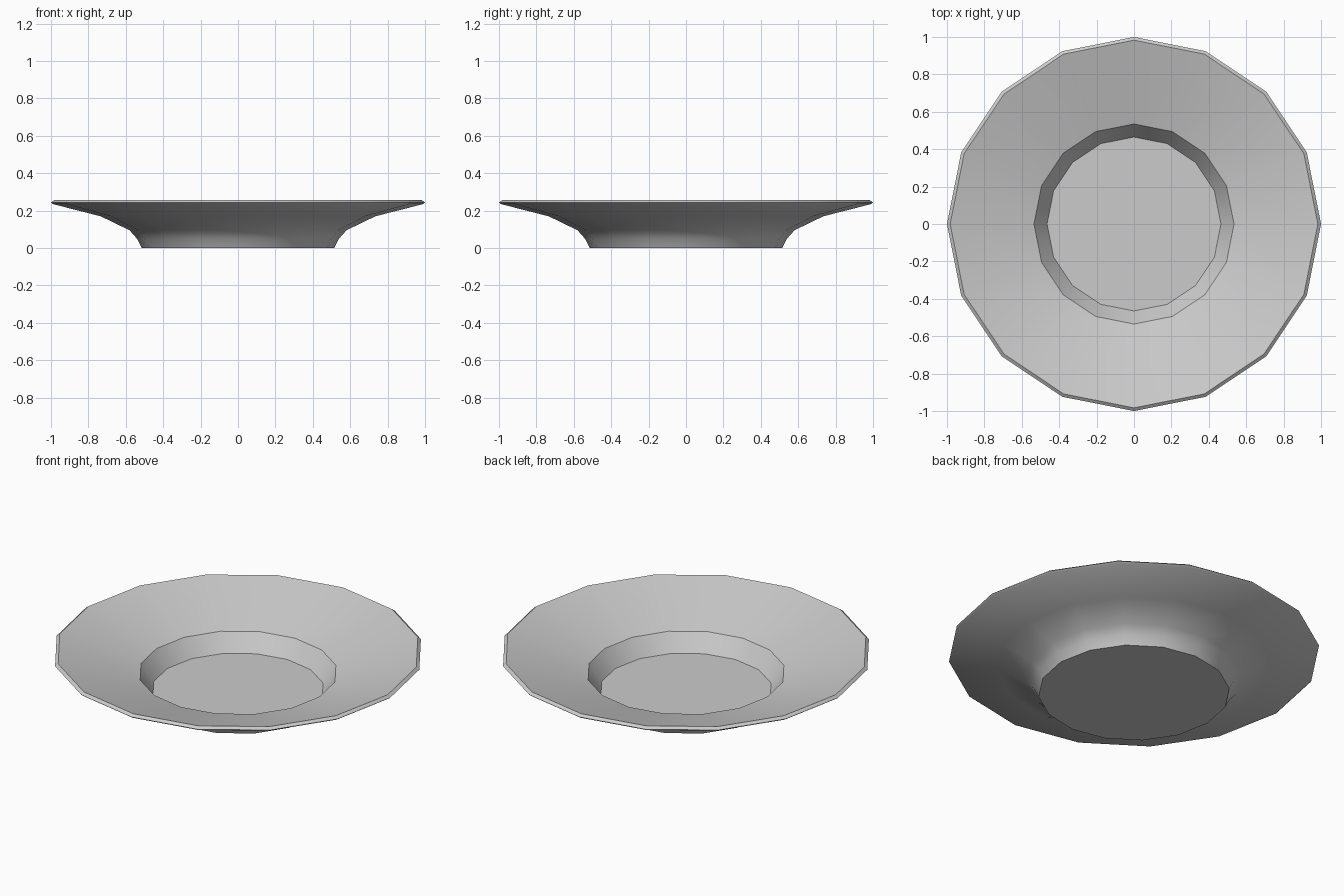
import bpy, bmesh, math

if "Cube" in bpy.data.objects:
    bpy.data.objects.remove(bpy.data.objects["Cube"])

SIDES = 16
# Closed lathe profile (radius, z): underside, rim, inner slope, well
PROFILE = [(0.515, 0.0), (0.54, 0.05), (0.58, 0.095), (0.735, 0.17),
           (0.99, 0.235), (1.0, 0.243), (0.983, 0.256),
           (0.535, 0.125), (0.465, 0.025)]

# Plate body spun around z
bm = bmesh.new()
rings = []
for r, z in PROFILE:
    rings.append([bm.verts.new((r * math.cos(math.tau * i / SIDES),
                                r * math.sin(math.tau * i / SIDES), z))
                  for i in range(SIDES)])
for a, b in zip(rings, rings[1:]):
    for i in range(SIDES):
        j = (i + 1) % SIDES
        bm.faces.new((a[i], a[j], b[j], b[i]))

# Flat base and flat floor of the well
bm.faces.new(rings[0][::-1])
bm.faces.new(rings[-1])
bmesh.ops.recalc_face_normals(bm, faces=bm.faces)

mesh = bpy.data.meshes.new("plate")
bm.to_mesh(mesh)
bm.free()
plate = bpy.data.objects.new("plate", mesh)
bpy.context.collection.objects.link(plate)

# Smooth sides with crisp rim, well and base edges
bpy.context.view_layer.objects.active = plate
plate.select_set(True)
bpy.ops.object.shade_smooth_by_angle(angle=math.radians(30))
